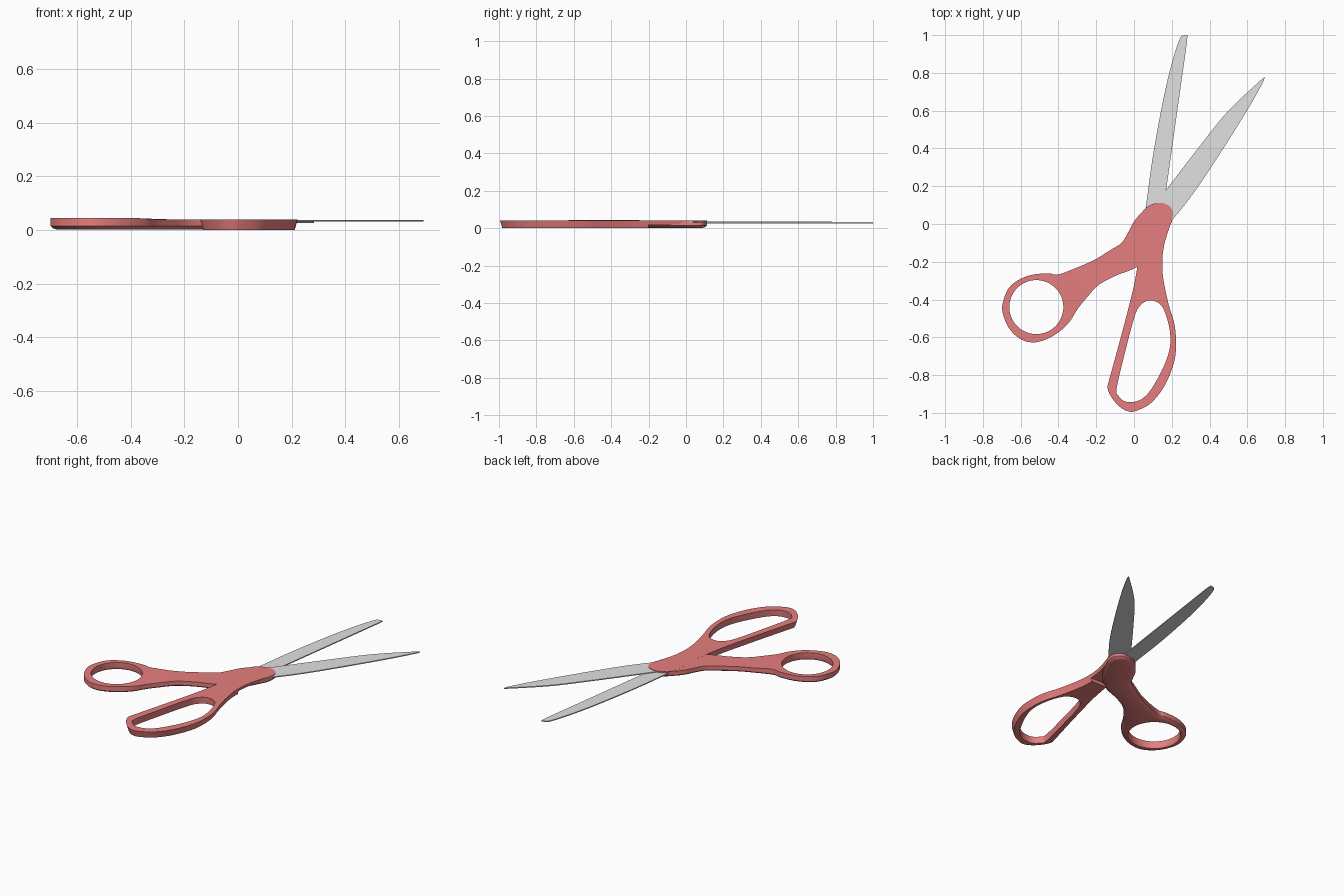
import bpy, bmesh, math
from mathutils import Vector

if "Cube" in bpy.data.objects:
    bpy.data.objects.remove(bpy.data.objects["Cube"])


def make_material(name, colour, roughness):
    mat = bpy.data.materials.new(name)
    mat.use_nodes = True
    mat.diffuse_color = (*colour, 1)
    shader = mat.node_tree.nodes["Principled BSDF"]
    shader.inputs["Base Color"].default_value = (*colour, 1)
    shader.inputs["Roughness"].default_value = roughness
    return mat


red_plastic = make_material("red plastic", (.8, .21, .21), .5)
steel = make_material("grey steel", (.75, .75, .75), .4)


def smooth_path(points, closed=True, steps=5):
    """Catmull-Rom curve through the given points."""
    pts = [Vector(p) for p in points]
    count = len(pts)

    def pick(i):
        return pts[i % count] if closed else pts[max(0, min(i, count - 1))]

    path = []
    for i in range(count if closed else count - 1):
        a, b, c, d = (pick(i + k) for k in (-1, 0, 1, 2))
        for s in range(steps):
            t = s / steps
            path.append(b + (c - a) * t / 2
                        + (a - b * 2.5 + c * 2 - d / 2) * t * t
                        + (b * 3 - a - c * 3 + d) * t ** 3 / 2)
    if not closed:
        path.append(pts[-1])
    return path


def oriented(path, ccw):
    area = sum(p.cross(q) for p, q in zip(path, path[1:] + path[:1]))
    return path if (area > 0) == ccw else path[::-1]


def inset(path, distance):
    """Shift every point into the material, which lies on the left."""
    result = []
    for i, p in enumerate(path):
        along = (path[(i + 1) % len(path)] - path[i - 1]).normalized()
        result.append(p + Vector((-along.y, along.x)) * distance)
    return result


def plate(name, outline, levels, material, hole=None, lift=None):
    """Solid plate: each level is (height, inset); lift raises the top level."""
    bm = bmesh.new()
    caps = [[], []]
    loops = [(oriented(outline, True), 1)]
    if hole:
        loops.append((oriented(hole, False), .2))
    for path, strength in loops:
        rings = []
        for number, (z, amount) in enumerate(levels):
            raised = lift if number == len(levels) - 1 else None
            rings.append([bm.verts.new((p.x, p.y, z + (raised(p) if raised else 0)))
                          for p in inset(path, amount * strength)])
        count = len(path)
        for low, high in zip(rings, rings[1:]):
            for i in range(count):
                j = (i + 1) % count
                bm.faces.new((low[i], low[j], high[j], high[i]))
        for cap, ring in zip(caps, (rings[0], rings[-1])):
            cap += [bm.edges.get((ring[i - 1], ring[i])) for i in range(count)]
    for cap in caps:
        bmesh.ops.triangle_fill(bm, edges=cap, use_beauty=True)
    bmesh.ops.recalc_face_normals(bm, faces=bm.faces)
    mesh = bpy.data.meshes.new(name)
    bm.to_mesh(mesh)
    bm.free()
    obj = bpy.data.objects.new(name, mesh)
    bpy.context.collection.objects.link(obj)
    mesh.materials.append(material)
    return obj


def finish(obj):
    bpy.ops.object.select_all(action="DESELECT")
    obj.select_set(True)
    bpy.context.view_layer.objects.active = obj
    bpy.ops.object.shade_smooth_by_angle(angle=math.radians(30))


# Rounded end shared by both handles at the pivot
pivot_end = [(.19, -.01), (.205, .04), (.2, .08), (.17, .105),
             (.13, .112), (.085, .1), (.045, .065)]

# Thumb handle: arm from the pivot to a round ring
thumb_outline = smooth_path(pivot_end + [
    (0, .013), (-.034, -.05), (-.066, -.1), (-.12, -.135), (-.21, -.19),
    (-.3, -.23), (-.4, -.267), (-.45, -.262), (-.53, -.267), (-.6, -.29),
    (-.66, -.335), (-.69, -.4), (-.697, -.463), (-.664, -.548), (-.606, -.606),
    (-.537, -.627), (-.463, -.61), (-.394, -.569), (-.34, -.516), (-.3, -.452),
    (-.25, -.39), (-.19, -.325), (-.1, -.275), (.02, -.225), (.12, -.13)])
thumb_hole = [Vector((-.517 + .143 * math.cos(a), -.44 + .143 * math.sin(a)))
              for a in (math.tau * i / 64 for i in range(64))]
thumb_handle = plate(
    "thumb_handle", thumb_outline,
    [(.002, .022), (.007, .009), (.015, 0), (.0395, 0)],
    red_plastic, thumb_hole,
    lift=lambda p: .005 * max(0, min(1, (-.3 - p.x) / .08)))

# Finger handle: arm from the pivot to a long loop
finger_outline = smooth_path(pivot_end + [
    (.035, 0), (.035, -.11), (.018, -.225), (-.008, -.36), (-.066, -.585),
    (-.13, -.82), (-.14, -.87), (-.114, -.925), (-.07, -.972), (-.02, -.994),
    (.03, -.982), (.093, -.945), (.16, -.86), (.21, -.74), (.223, -.64),
    (.214, -.53), (.183, -.425), (.155, -.29), (.15, -.2), (.16, -.11)])
finger_hole = smooth_path([
    (.077, -.405), (.125, -.415), (.156, -.45), (.183, -.53), (.193, -.62),
    (.177, -.705), (.135, -.8), (.087, -.88), (.05, -.92), (.008, -.94),
    (-.045, -.94), (-.082, -.91), (-.092, -.87), (-.05, -.69), (.003, -.49),
    (.035, -.43)])
finger_handle = plate("finger_handle", finger_outline,
                      [(0, .012), (.04, 0)], red_plastic, finger_hole)

# Step under the finger handle where it crosses above the thumb handle
bpy.ops.mesh.primitive_cube_add(size=1, location=(.1, .05, -.03))
cutter = bpy.context.object
cutter.name = "pivot_step_cutter"
cutter.scale = (.6, .5, .1)
cutter.hide_render = True
step = finger_handle.modifiers.new("pivot step", "BOOLEAN")
step.operation = "DIFFERENCE"
step.object = cutter
step.solver = "EXACT"
bpy.context.view_layer.objects.active = finger_handle
bpy.ops.object.modifier_apply(modifier=step.name)
bpy.data.objects.remove(cutter)

# Blades: a curved back, then the cutting edge returning to the pivot
upright_blade = plate(
    "upright_blade",
    smooth_path([(.05, .02), (.064, .1), (.1, .36), (.155, .66), (.2, .85),
                 (.24, .975), (.258, .997)], closed=False)
    + [Vector(p) for p in ((.283, 1), (.28, .96), (.17, .18), (.15, .02))],
    [(.026, 0), (.032, 0)], steel)

slanted_blade = plate(
    "slanted_blade",
    smooth_path([(.18, 0), (.21, .03), (.32, .17), (.46, .38), (.61, .62),
                 (.688, .76)], closed=False)
    + smooth_path([(.692, .78), (.505, .605), (.35, .415), (.17, .18),
                   (.1, .085)], closed=False),
    [(.031, 0), (.037, 0)], steel)

for part in (thumb_handle, finger_handle, upright_blade, slanted_blade):
    finish(part)
